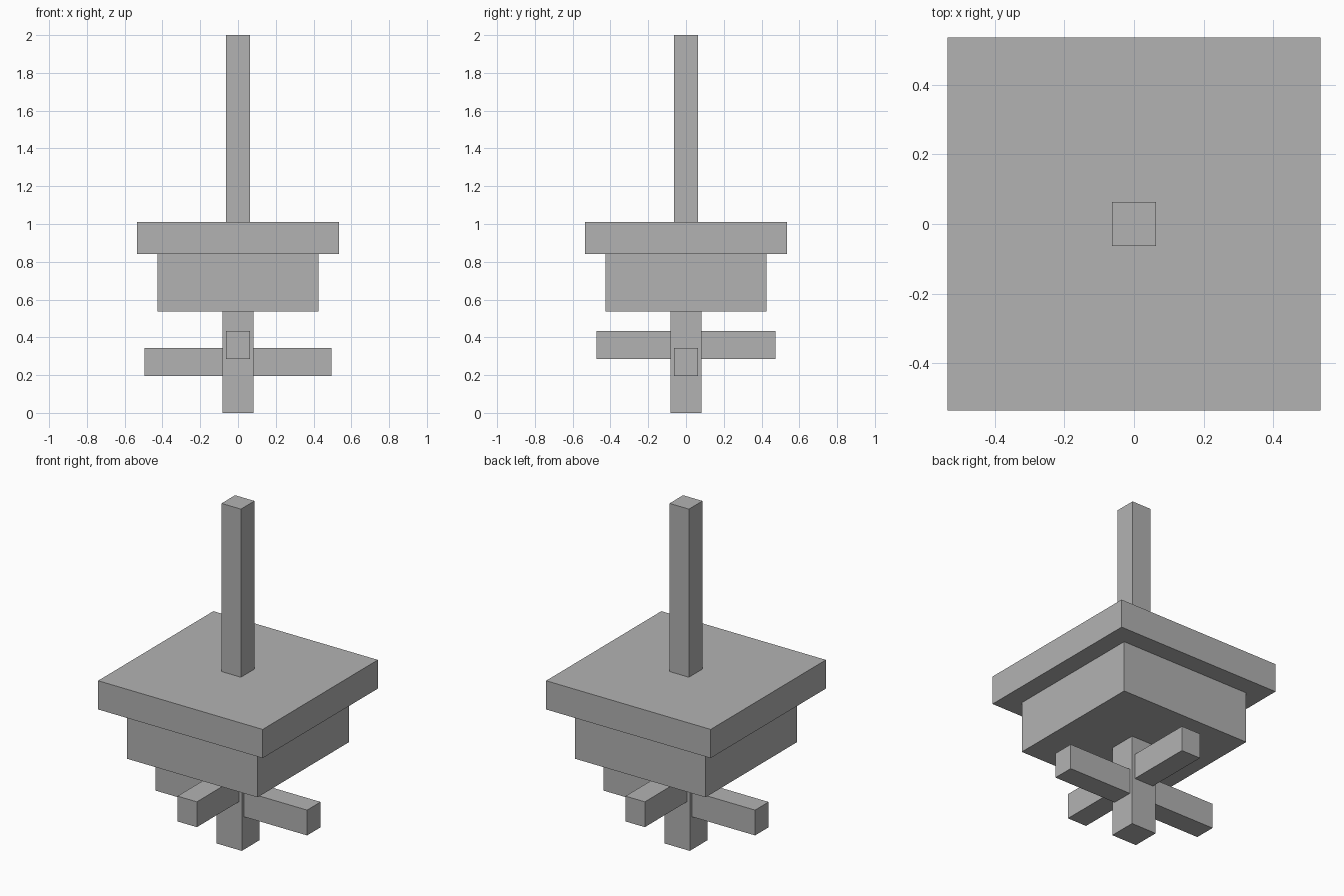
import bpy

if "Cube" in bpy.data.objects:
    bpy.data.objects.remove(bpy.data.objects["Cube"])

grey = bpy.data.materials.new("plain_grey")
grey.diffuse_color = (0.448, 0.448, 0.448, 1.0)
grey.use_nodes = True
grey.node_tree.nodes["Principled BSDF"].inputs["Base Color"].default_value = grey.diffuse_color


def box(name, half_x, half_y, z0, z1):
    """Box centred on the z axis, spanning z0 to z1."""
    bpy.ops.mesh.primitive_cube_add(size=1, location=(0, 0, (z0 + z1) / 2))
    ob = bpy.context.object
    ob.name = name
    ob.scale = (2 * half_x, 2 * half_y, z1 - z0)
    bpy.ops.object.transform_apply(location=False, rotation=False, scale=True)
    ob.data.materials.append(grey)
    return ob


# Lower stem with two crossing bars at staggered heights
box("lower_stem", 0.082, 0.082, 0.0, 0.538)
box("side_cross_bar", 0.494, 0.063, 0.194, 0.343)
box("front_back_cross_bar", 0.063, 0.473, 0.284, 0.433)

# Square body and the wider plate on top of it
box("body_block", 0.425, 0.425, 0.538, 0.841)
box("top_plate", 0.536, 0.536, 0.841, 1.01)

# Tall thin rod rising from the plate
box("upper_rod", 0.063, 0.063, 1.01, 2.0)
